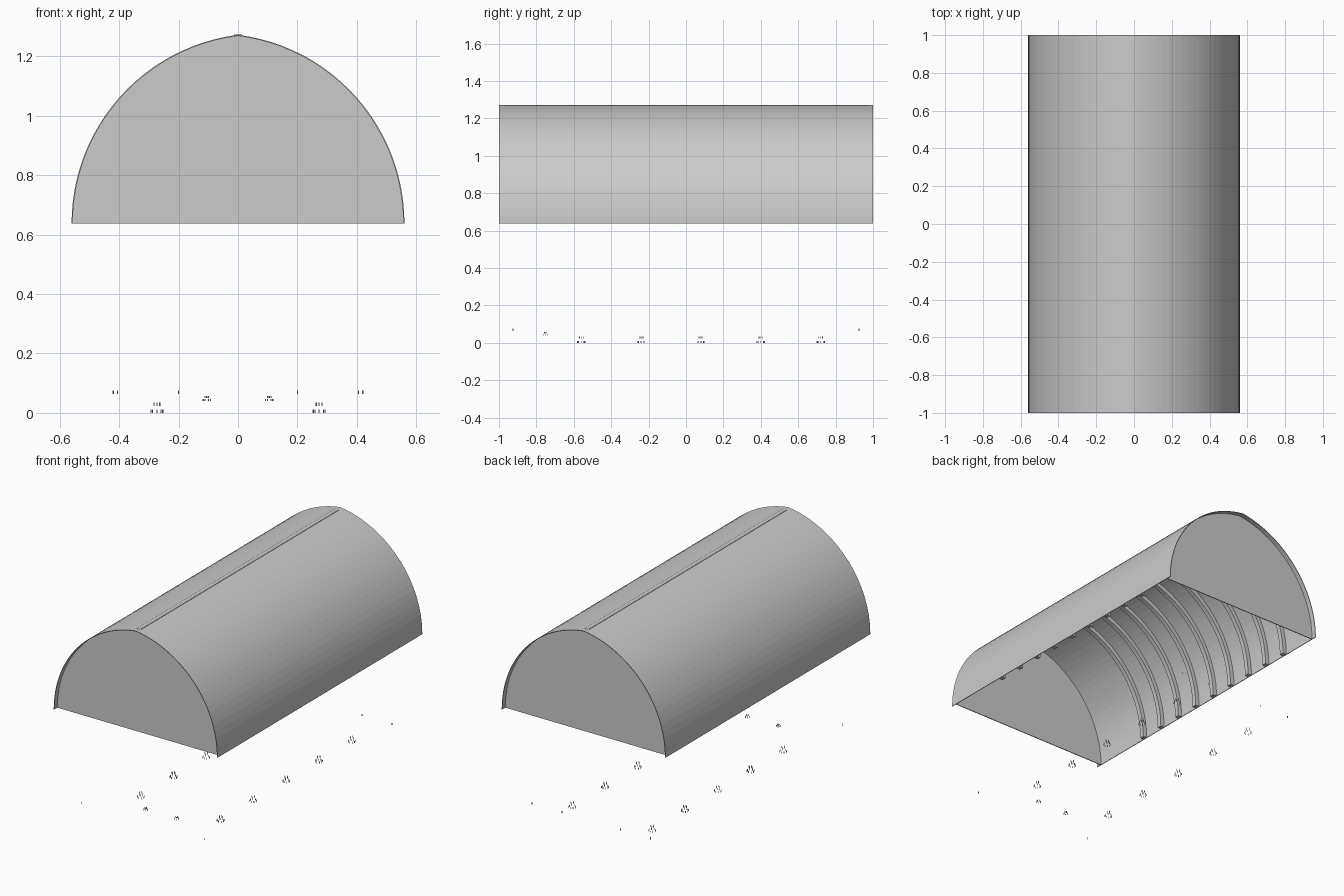
import bpy, bmesh, math

if "Cube" in bpy.data.objects:
    bpy.data.objects.remove(bpy.data.objects["Cube"])

grey = bpy.data.materials.new("plain_grey")
grey.diffuse_color = (0.6, 0.6, 0.6, 1)
grey.use_nodes = True
grey.node_tree.nodes["Principled BSDF"].inputs["Base Color"].default_value = grey.diffuse_color

BASE, RADIUS, SHIFT, STEPS = 0.637, 0.64, 0.08, 24


def finish(name, bm):
    bmesh.ops.recalc_face_normals(bm, faces=bm.faces)
    mesh = bpy.data.meshes.new(name)
    bm.to_mesh(mesh)
    bm.free()
    mesh.materials.append(grey)
    ob = bpy.data.objects.new(name, mesh)
    bpy.context.collection.objects.link(ob)
    return ob


def arch(inset):
    """Slightly pointed arch from right foot over the ridge to left foot."""
    r = RADIUS - inset
    top = math.acos(SHIFT / r)
    right = [(r * math.cos(top * i / STEPS) - SHIFT, BASE + r * math.sin(top * i / STEPS))
             for i in range(STEPS + 1)]
    right[-1] = (0, right[-1][1])
    return right + [(-x, z) for x, z in reversed(right[:-1])]


def band(name, outer, inner, y0, y1):
    """Arch-shaped band between two insets, running from y0 to y1."""
    bm = bmesh.new()
    rings = [[bm.verts.new((x, y, z)) for x, z in arch(d)]
             for d, y in ((outer, y0), (outer, y1), (inner, y1), (inner, y0))]
    for a, b in zip(rings, rings[1:] + rings[:1]):
        for i in range(len(a) - 1):
            bm.faces.new((a[i], a[i + 1], b[i + 1], b[i]))
    for end in (0, -1):
        bm.faces.new([r[end] for r in rings])
    return finish(name, bm)


def end_wall(name, y0, y1):
    bm = bmesh.new()
    a, b = ([bm.verts.new((x, y, z)) for x, z in arch(0.003)] for y in (y0, y1))
    bm.faces.new(a)
    bm.faces.new(b)
    for i in range(len(a)):
        j = (i + 1) % len(a)
        bm.faces.new((a[i], a[j], b[j], b[i]))
    return finish(name, bm)


def add_box(bm, center, size):
    verts = bmesh.ops.create_cube(bm, size=1)["verts"]
    for v in verts:
        v.co = [c + p * s for c, p, s in zip(center, v.co, size)]


def add_candle(bm, x, y, z, height, radius=0.002):
    verts = bmesh.ops.create_cone(bm, cap_ends=True, segments=8, radius1=radius,
                                  radius2=radius, depth=height)["verts"]
    bmesh.ops.translate(bm, verts=verts, vec=(x, y, z + height / 2))


def chandelier(name, x, y, tiers):
    """Floating rings of candle lights: (count, ring radius, z, height)."""
    bm = bmesh.new()
    for count, ring, z, height in tiers:
        for i in range(count):
            a = math.tau * i / count
            add_candle(bm, x + ring * math.cos(a), y + ring * math.sin(a), z, height)
    finish(name, bm)


# Vaulted roof and recessed end walls
band("roof_shell", 0, 0.004, -1, 1)
end_wall("front_wall", -0.97, -0.965)
end_wall("back_wall", 0.965, 0.97)

# Ridge beam showing just above the vault
bm = bmesh.new()
add_box(bm, (0, 0, 1.257), (0.026, 1.94, 0.031))
finish("ridge_beam", bm)

# Inner ribs
for i in range(9):
    y = -0.56 + 0.16 * i
    band("rib_%d" % (i + 1), 0.003, 0.03, y - 0.014, y + 0.014)

# Hanging lights along both sides
for side in (-1, 1):
    for i in range(5):
        chandelier("chandelier", side * 0.273, -0.56 + 0.32 * i,
                   ((8, 0.02, 0, 0.011), (4, 0.01, 0.024, 0.011)))
    chandelier("small_chandelier", side * 0.105, -0.75,
               ((6, 0.012, 0.04, 0.007), (4, 0.006, 0.05, 0.007)))

    # Small wall lights near the end walls
    for x, y in ((0.42, -0.925), (0.2, 0.925), (0.405, 0.925)):
        bm = bmesh.new()
        add_candle(bm, side * x, y, 0.063, 0.013)
        finish("wall_light", bm)
